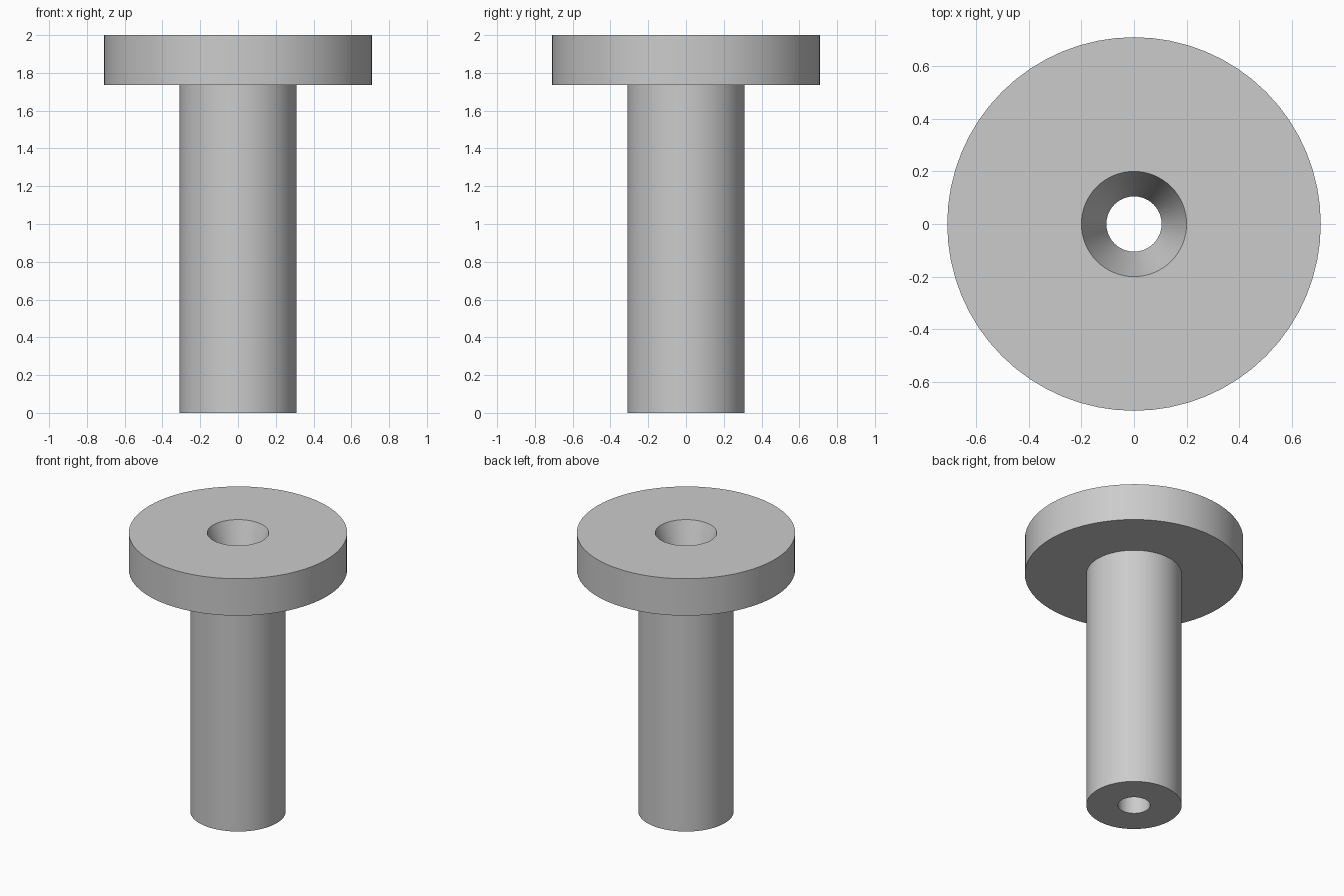
import bpy
import bmesh
import math

SEGMENTS = 64
HEAD_R, SHAFT_R, BORE_R, MOUTH_R = 0.71, 0.31, 0.105, 0.2
TOP, HEAD_BASE = 2.0, 1.735

cube = bpy.data.objects.get("Cube")
if cube:
    bpy.data.objects.remove(cube, do_unlink=True)

# Plain grey finish
grey = bpy.data.materials.new("plain_grey")
grey.use_nodes = True
colour = (0.6, 0.6, 0.6, 1)
grey.diffuse_color = colour
grey.node_tree.nodes["Principled BSDF"].inputs["Base Color"].default_value = colour


def lathe(name, profile):
    """Spin a closed (radius, height) profile around the z axis."""
    bm = bmesh.new()
    verts = [bm.verts.new((r, 0, z)) for r, z in profile]
    edges = [bm.edges.new((a, b)) for a, b in zip(verts, verts[1:] + verts[:1])]
    bmesh.ops.spin(bm, geom=verts + edges, cent=(0, 0, 0), axis=(0, 0, 1),
                   angle=math.tau, steps=SEGMENTS, use_merge=True)
    bmesh.ops.remove_doubles(bm, verts=bm.verts, dist=0.0001)
    bmesh.ops.recalc_face_normals(bm, faces=bm.faces)
    mesh = bpy.data.meshes.new(name)
    bm.to_mesh(mesh)
    bm.free()
    mesh.materials.append(grey)
    obj = bpy.data.objects.new(name, mesh)
    bpy.context.collection.objects.link(obj)
    bpy.ops.object.select_all(action="DESELECT")
    obj.select_set(True)
    bpy.context.view_layer.objects.active = obj
    bpy.ops.object.shade_smooth_by_angle(angle=math.radians(15))
    return obj


# Flanged bushing: shaft, wide head, tapered mouth and straight bore
lathe("flanged_bushing", [
    (BORE_R, 0), (SHAFT_R, 0), (SHAFT_R, HEAD_BASE), (HEAD_R, HEAD_BASE),
    (HEAD_R, TOP), (MOUTH_R, TOP), (BORE_R, HEAD_BASE),
])
